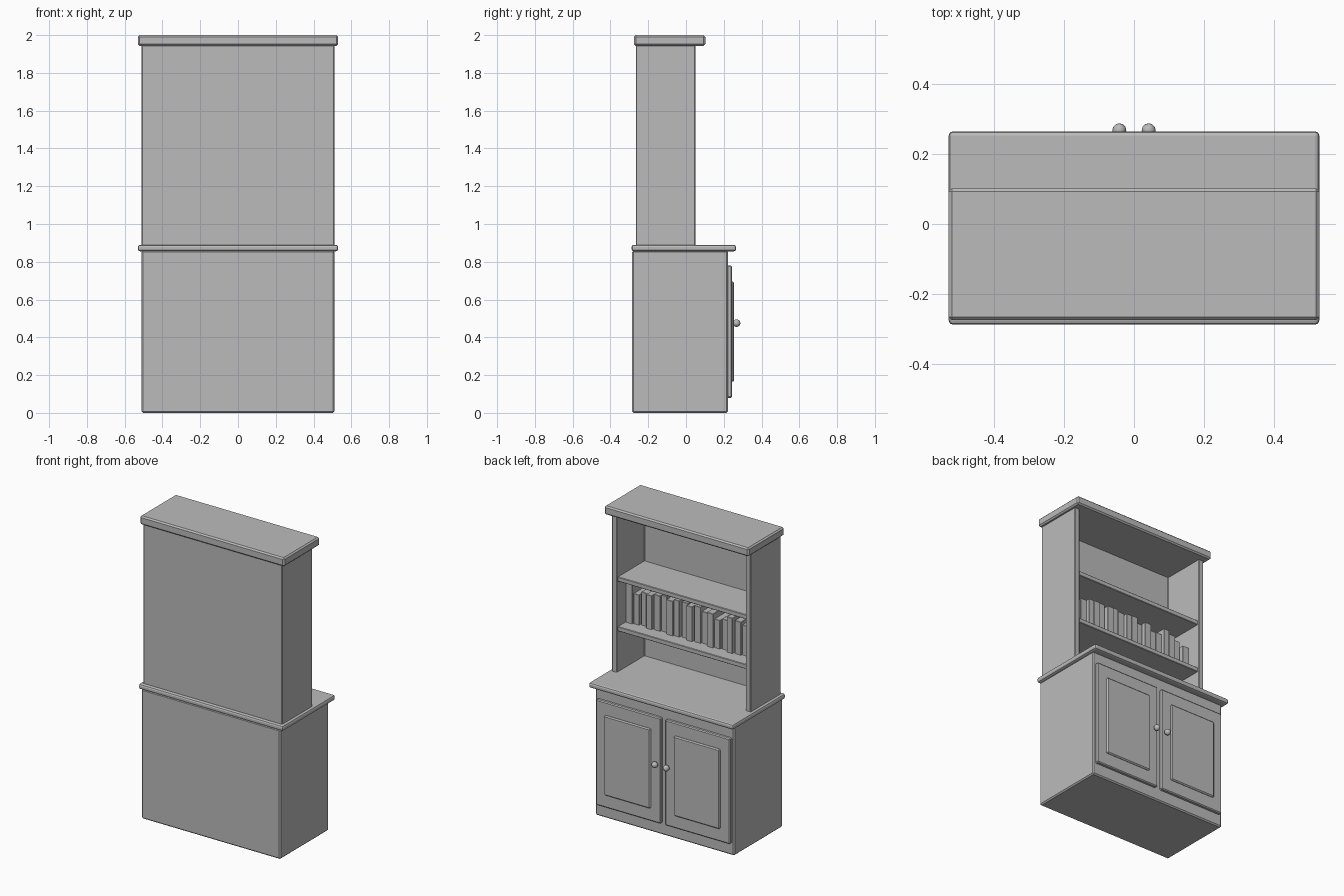
import bpy
import bmesh
from mathutils import Vector

default = bpy.data.objects.get("Cube")
if default:
    bpy.data.objects.remove(default, do_unlink=True)

GREY = (0.5, 0.5, 0.5, 1.0)
grey = bpy.data.materials.new("plain grey")
grey.use_nodes = True
grey.diffuse_color = GREY
grey.node_tree.nodes["Principled BSDF"].inputs["Base Color"].default_value = GREY


def finish(bm, name, bevel=0.0, segments=1):
    """Turn a bmesh into a grey object with softened edges."""
    bmesh.ops.recalc_face_normals(bm, faces=bm.faces)
    mesh = bpy.data.meshes.new(name)
    bm.to_mesh(mesh)
    bm.free()
    mesh.materials.append(grey)
    obj = bpy.data.objects.new(name, mesh)
    bpy.context.collection.objects.link(obj)
    if bevel:
        mod = obj.modifiers.new("soft edges", "BEVEL")
        mod.width = bevel
        mod.segments = segments
        mod.limit_method = "ANGLE"
    return obj


def box(name, x, y, z, bevel=0.0, segments=1):
    """Box from (min, max) ranges along each axis."""
    bm = bmesh.new()
    bmesh.ops.create_cube(bm, size=1)
    low, high = (Vector(corner) for corner in zip(x, y, z))
    for v in bm.verts:
        v.co = (low + high) / 2 + v.co * (high - low)
    return finish(bm, name, bevel, segments)


# Lower cupboard, worktop and crown
box("cupboard_body", (-0.51, 0.51), (-0.285, 0.222), (0, 0.86), 0.008)
box("worktop", (-0.53, 0.53), (-0.288, 0.265), (0.855, 0.89), 0.012, 2)
box("crown_board", (-0.53, 0.53), (-0.275, 0.102), (1.943, 2.0), 0.009)

# Upper case: back and two sides as one U-shaped outline raised upward
half = [(0.51, -0.265), (0.51, 0.05), (0.473, 0.05), (0.473, -0.24)]
outline = half + [(-x, y) for x, y in reversed(half)]
bm = bmesh.new()
face = bm.faces.new([bm.verts.new((x, y, 0.885)) for x, y in outline])
raised = bmesh.ops.extrude_face_region(bm, geom=[face])
for item in raised["geom"]:
    if isinstance(item, bmesh.types.BMVert):
        item.co.z = 1.948
finish(bm, "upper_case", 0.004)

# Shelves
for name, top in (("lower_shelf", 1.19), ("upper_shelf", 1.52)):
    box(name, (-0.475, 0.475), (-0.242, 0.04), (top - 0.03, top), 0.003)

# Doors with raised panels and round knobs
for side, s in (("left", 1), ("right", -1)):
    box(side + "_door", sorted((s * 0.016, s * 0.492)), (0.215, 0.243),
        (0.08, 0.78), 0.006)
    box(side + "_door_panel", sorted((s * 0.085, s * 0.425)), (0.238, 0.255),
        (0.165, 0.695), 0.007)
    bpy.ops.mesh.primitive_uv_sphere_add(segments=12, ring_count=8, radius=0.02,
                                         location=(s * 0.042, 0.268, 0.475))
    knob = bpy.context.object
    knob.name = side + "_knob"
    knob.data.materials.append(grey)
    bpy.ops.object.shade_smooth_by_angle()

# Row of books on the lower shelf
heights = [0.26, 0.2, 0.22, 0.225, 0.235, 0.24, 0.23, 0.24, 0.235, 0.23,
           0.24, 0.21, 0.225, 0.19, 0.2, 0.235, 0.22, 0.2, 0.17]
pitch = 0.94 / len(heights)
for i, height in enumerate(heights):
    right = 0.47 - i * pitch
    front = -0.04 - 0.01 * (i % 3)
    thickness = pitch * (0.95 - 0.12 * (i % 2))
    box("book_%d" % (i + 1), (right - thickness, right), (-0.22, front),
        (1.188, 1.19 + height), 0.002)
